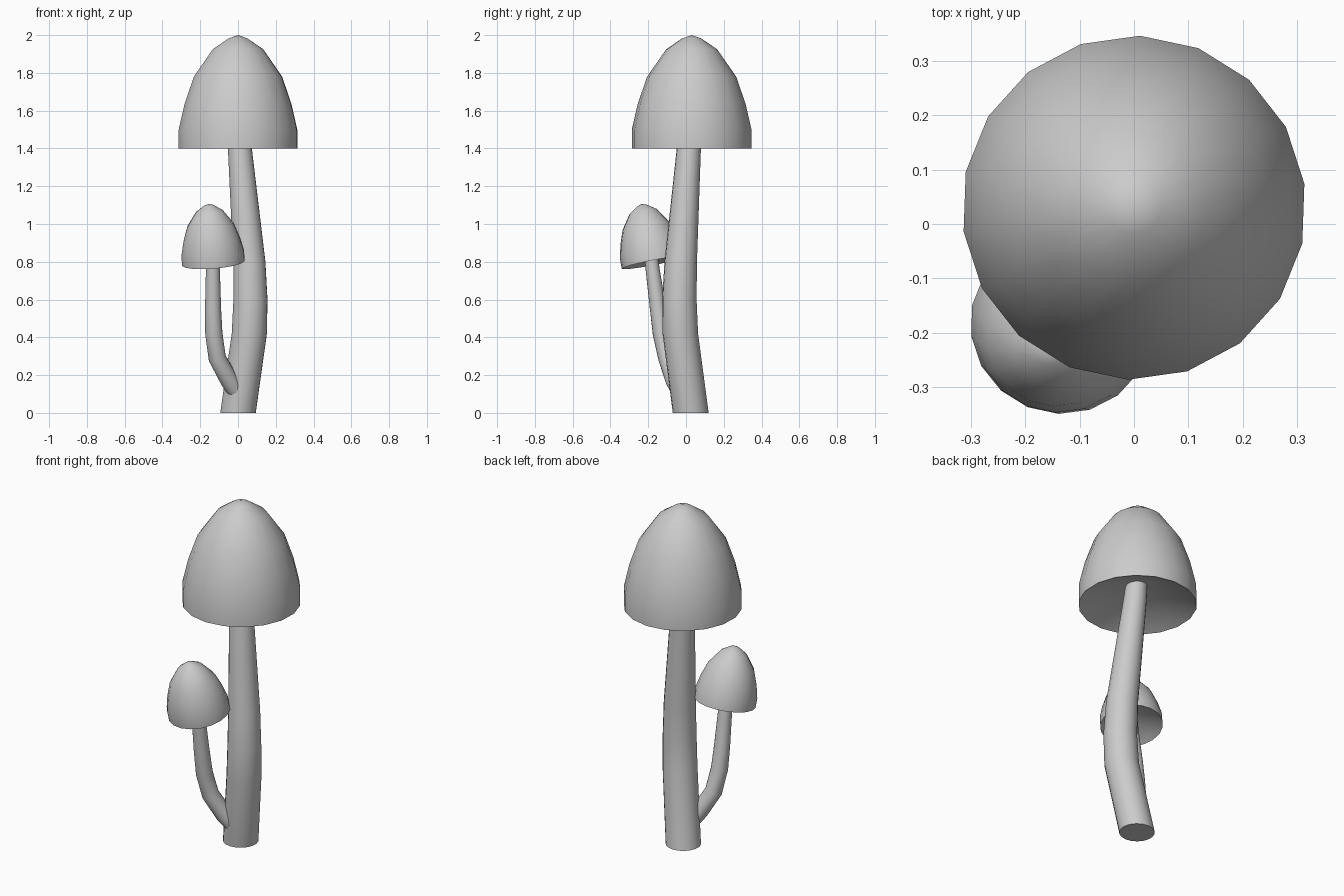
import bpy, bmesh, math
from mathutils import Vector

if "Cube" in bpy.data.objects:
    bpy.data.objects.remove(bpy.data.objects["Cube"])

SIDES = 18
grey = bpy.data.materials.new("mushroom grey")
grey.use_nodes = True
grey.diffuse_color = (0.6, 0.6, 0.6, 1)
grey.node_tree.nodes["Principled BSDF"].inputs["Base Color"].default_value = (0.6, 0.6, 0.6, 1)


def finish(bm, name):
    bmesh.ops.recalc_face_normals(bm, faces=bm.faces)
    mesh = bpy.data.meshes.new(name)
    bm.to_mesh(mesh)
    bm.free()
    mesh.materials.append(grey)
    obj = bpy.data.objects.new(name, mesh)
    bpy.context.collection.objects.link(obj)
    bpy.ops.object.select_all(action='DESELECT')
    obj.select_set(True)
    bpy.context.view_layer.objects.active = obj
    bpy.ops.object.shade_smooth_by_angle(angle=math.radians(40))
    return obj


def ring(bm, centre, normal, radius):
    turn = Vector((0, 0, 1)).rotation_difference(Vector(normal))
    verts = []
    for i in range(SIDES):
        a = math.radians(8) + math.tau * i / SIDES
        offset = Vector((radius * math.cos(a), radius * math.sin(a), 0))
        verts.append(bm.verts.new(Vector(centre) + turn @ offset))
    return verts


def bridge(bm, low, high):
    for i in range(SIDES):
        j = (i + 1) % SIDES
        bm.faces.new((low[i], low[j], high[j], high[i]))


def fan(bm, loop, tip):
    for i in range(SIDES):
        bm.faces.new((loop[i], loop[(i + 1) % SIDES], tip))


# Bell cap with a shallow conical hollow: heights and radii relative to the rim
BELL = [(0, 0.317), (0.1, 0.317), (0.235, 0.286), (0.38, 0.236), (0.525, 0.135), (0.583, 0.05)]


def cap(name, centre, axis, scale):
    bm = bmesh.new()
    centre, axis = Vector(centre), Vector(axis).normalized()
    rings = [ring(bm, centre + axis * h * scale, axis, r * scale) for h, r in BELL]
    for low, high in zip(rings, rings[1:]):
        bridge(bm, low, high)
    fan(bm, rings[-1], bm.verts.new(centre + axis * 0.6 * scale))
    fan(bm, rings[0], bm.verts.new(centre + axis * 0.14 * scale))
    return finish(bm, name)


# Bent tapering stem: each station is x, y, z, radius
def stem(name, path, level):
    bm = bmesh.new()
    points = [Vector(p[:3]) for p in path]
    rings = []
    for i, p in enumerate(path):
        along = points[min(i + 1, len(path) - 1)] - points[max(i - 1, 0)]
        rings.append(ring(bm, points[i], (0, 0, 1) if level else along.normalized(), p[3]))
    for low, high in zip(rings, rings[1:]):
        bridge(bm, low, high)
    bm.faces.new(rings[0])
    bm.faces.new(rings[-1])
    return finish(bm, name)


stem("large_stem", [(0, 0.025, 0, 0.095), (0.06, -0.03, 0.42, 0.094), (0.066, -0.035, 0.6, 0.091),
                    (0.06, -0.028, 0.8, 0.086), (0.01, 0.015, 1.4, 0.064), (0, 0.022, 1.53, 0.058)], True)
cap("large_cap", (0, 0.03, 1.4), (0, 0, 1), 1)

stem("small_stem", [(0, -0.025, 0.1, 0.045), (-0.045, -0.06, 0.17, 0.048), (-0.11, -0.1, 0.29, 0.047),
                    (-0.128, -0.13, 0.42, 0.046), (-0.132, -0.148, 0.55, 0.043),
                    (-0.133, -0.178, 0.77, 0.037), (-0.135, -0.186, 0.85, 0.035)], False)
cap("small_cap", (-0.13, -0.175, 0.795), (-0.025, -0.06, 0.31), 0.53)
